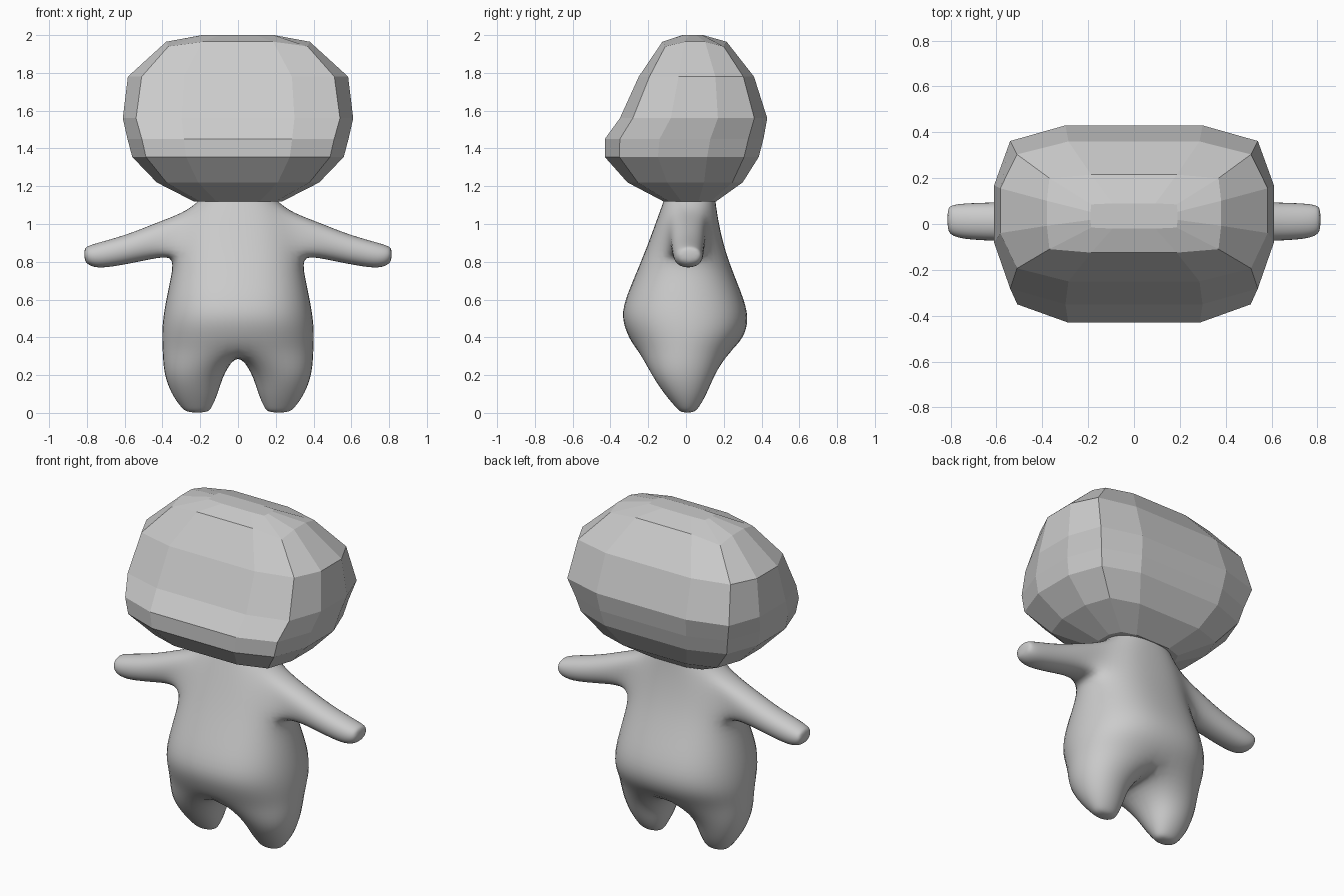
import bpy, bmesh

if "Cube" in bpy.data.objects:
    bpy.data.objects.remove(bpy.data.objects["Cube"])


def finish(bm, name, smooth):
    bmesh.ops.recalc_face_normals(bm, faces=bm.faces)
    for f in bm.faces:
        f.smooth = smooth
    me = bpy.data.meshes.new(name)
    bm.to_mesh(me)
    bm.free()
    ob = bpy.data.objects.new(name, me)
    bpy.context.collection.objects.link(ob)
    return ob


def bridge(bm, a, b, closed=True, skip=()):
    n = len(a)
    for i in range(n if closed else n - 1):
        if i not in skip:
            j = (i + 1) % n
            bm.faces.new((a[i], a[j], b[j], b[i]))


# Head: faceted stack of rounded-rectangle rings
# (z, half width, front y, back y, corner squareness, corner drop)
HEAD = [
    (1.12, .235, -.12, .16, .86, 0),
    (1.22, .43, -.31, .30, .88, 0),
    (1.355, .56, -.43, .385, .87, 0),
    (1.45, .585, -.43, .41, .87, 0),
    (1.56, .61, -.35, .43, .885, 0),
    (1.78, .583, -.25, .36, .875, 0),
    (1.965, .38, -.125, .215, .97, .025),
    (2.0, .19, -.02, .09, .98, 0),
]
bm = bmesh.new()
rings = []
for z, w, yf, yb, c, drop in HEAD:
    cy, hy = (yf + yb) / 2, (yb - yf) / 2
    half = [(.49, -1, 0), (c, .06 - c, drop), (1, -.31, 0),
            (1, .33, 0), (c, c - .06, drop), (.49, 1, 0)]
    pts = half + [(-x, y, d) for x, y, d in reversed(half)]
    rings.append([bm.verts.new((x * w, cy + y * hy, z - d)) for x, y, d in pts])
for a, b in zip(rings, rings[1:]):
    bridge(bm, a, b)
bm.faces.new(rings[0])
bm.faces.new(rings[-1])
finish(bm, "head", False)

# Body: right half cage, mirrored and subdivided
TORSO = [  # z, half width, front y, back y
    (1.15, .19, -.11, .155),
    (1.07, .27, -.14, .165),
    (.96, .32, -.18, .185),
    (.83, .345, -.23, .22),
    (.68, .378, -.295, .28),
    (.53, .41, -.355, .34),
    (.42, .42, -.32, .325),
    (.33, .415, -.27, .255),
]
HALF = [(0, -1), (.52, -.94), (.88, -.58), (1, 0), (.88, .58), (.52, .94), (0, 1)]
bm = bmesh.new()
torso = []
for z, w, yf, yb in TORSO:
    cy, hy = (yf + yb) / 2, (yb - yf) / 2
    torso.append([bm.verts.new((x * w, cy + y * hy, z)) for x, y in HALF])
for i in range(len(torso) - 1):
    bridge(bm, torso[i], torso[i + 1], False, (2, 3) if i in (1, 2) else ())

# Leg: starts at the crotch ring, tapers to a small foot
LEGS = [  # z, inner x, outer x, front y, back y
    (.21, .06, .41, -.205, .17),
    (.10, .095, .365, -.125, .12),
    (.03, .13, .31, -.06, .075),
    (0, .155, .275, -.03, .045),
]
LEG_SHAPE = [(-.72, -.74), (0, -1), (.72, -.74), (1, 0), (.72, .74), (0, 1), (-.72, .74), (-1, 0)]
prev = torso[-1] + [bm.verts.new((0, 0, .32))]
for z, xi, xo, yf, yb in LEGS:
    ring = [bm.verts.new(((xi + xo) / 2 + a * (xo - xi) / 2,
                          (yf + yb) / 2 + b * (yb - yf) / 2, z)) for a, b in LEG_SHAPE]
    bridge(bm, prev, ring)
    prev = ring
bm.faces.new(prev)

# Arm: grows out of the opening in the torso side
ARM = [  # x, bottom z, top z, front y, back y
    (.42, .815, 1.02, -.09, .11),
    (.58, .782, .952, -.082, .102),
    (.73, .757, .91, -.075, .098),
    (.79, .775, .89, -.06, .09),
    (.815, .805, .875, -.035, .075),
]
ARM_SHAPE = [(-.75, -.75), (0, -1), (.75, -.75), (1, 0), (.75, .75), (0, 1), (-.75, .75), (-1, 0)]
low, mid, top = torso[3], torso[2], torso[1]
prev = [low[2], low[3], low[4], mid[4], top[4], top[3], top[2], mid[2]]
for x, zb, zt, yf, yb in ARM:
    ring = [bm.verts.new((x, (yf + yb) / 2 + a * (yb - yf) / 2,
                          (zb + zt) / 2 + b * (zt - zb) / 2)) for a, b in ARM_SHAPE]
    bridge(bm, prev, ring)
    prev = ring
bm.faces.new(prev)
bm.verts.remove(mid[3])

body = finish(bm, "body", True)
mirror = body.modifiers.new("mirror", 'MIRROR')
mirror.use_clip = True
sub = body.modifiers.new("smooth", 'SUBSURF')
sub.levels = sub.render_levels = 2
